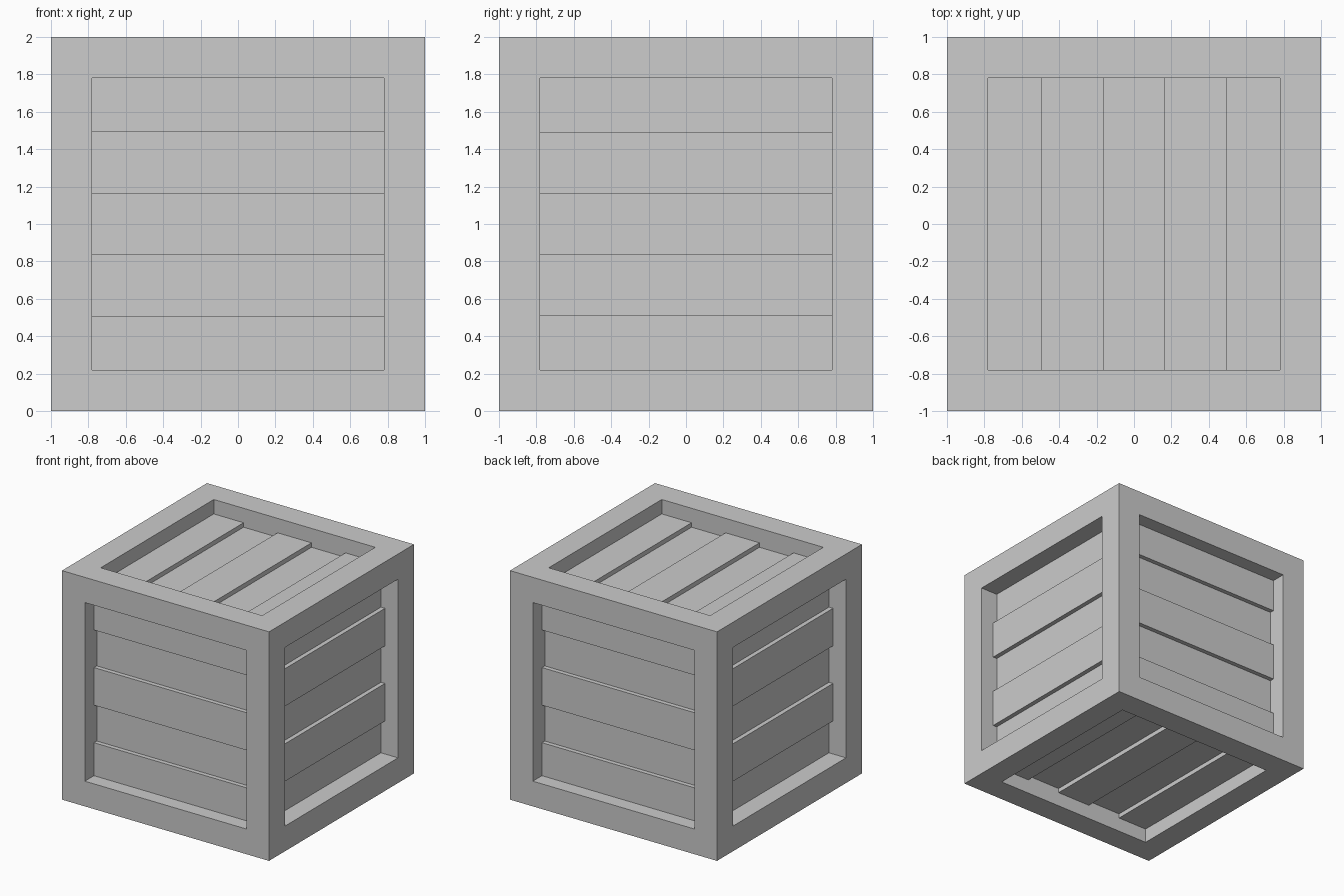
import bpy
import bmesh
from mathutils import Matrix, Vector

cube = bpy.data.objects.get("Cube")
if cube:
    bpy.data.objects.remove(cube, do_unlink=True)

HALF = 1.0       # half the crate size
OPEN = 0.78      # half the opening in each side
BACK = 0.2       # depth of the plank backs
RAISED = 0.126   # depth of raised planks below the frame
SUNK = 0.165     # depth of sunk planks below the frame
EDGES = (-OPEN, -0.492, -0.164, 0.164, 0.492, OPEN)
CENTRE = Vector((0, 0, HALF))

GREY = (0.604, 0.604, 0.604, 1)
grey = bpy.data.materials.new("plain_grey")
grey.use_nodes = True
grey.diffuse_color = GREY
grey.node_tree.nodes["Principled BSDF"].inputs["Base Color"].default_value = GREY


def finish(bm, name):
    bmesh.ops.recalc_face_normals(bm, faces=bm.faces)
    mesh = bpy.data.meshes.new(name)
    bm.to_mesh(mesh)
    bm.free()
    mesh.materials.append(grey)
    obj = bpy.data.objects.new(name, mesh)
    bpy.context.collection.objects.link(obj)


# Frame: a cube with a square opening sunk into every side
bm = bmesh.new()
bmesh.ops.create_cube(bm, size=2 * HALF, matrix=Matrix.Translation(CENTRE))
for side in list(bm.faces):
    middle, inward = side.calc_center_median(), -side.normal.copy()
    rim = bmesh.ops.extrude_discrete_faces(bm, faces=[side])["faces"][0]
    for vert in rim.verts:
        vert.co = middle + (vert.co - middle) * OPEN / HALF
    panel = bmesh.ops.extrude_discrete_faces(bm, faces=[rim])["faces"][0]
    bmesh.ops.translate(bm, verts=panel.verts, vec=inward * BACK)
    bmesh.ops.delete(bm, geom=[panel], context="FACES_ONLY")
finish(bm, "frame")


# Planks: five per side, alternating between raised and sunk
def add_planks(name, normal, across, raised_first):
    normal, across = Vector(normal), Vector(across)
    along = across.cross(normal)
    turn = Matrix((along, across, normal)).transposed().to_4x4()
    place = Matrix.Translation(CENTRE) @ turn
    for i, (low, high) in enumerate(zip(EDGES, EDGES[1:])):
        depth = RAISED if (i % 2 == 0) == raised_first else SUNK
        middle = Vector((0, (low + high) / 2, HALF - (depth + BACK) / 2))
        size = Matrix.Diagonal((2 * OPEN, high - low, BACK - depth, 1))
        bm = bmesh.new()
        bmesh.ops.create_cube(bm, size=1, matrix=place @ Matrix.Translation(middle) @ size)
        finish(bm, f"{name}_plank_{i + 1}")


X, Z = (1, 0, 0), (0, 0, 1)
add_planks("front", (0, -1, 0), Z, True)
add_planks("back", (0, 1, 0), Z, True)
add_planks("left", X, Z, False)
add_planks("right", (-1, 0, 0), Z, False)
add_planks("top", Z, X, True)
add_planks("bottom", (0, 0, -1), X, True)
